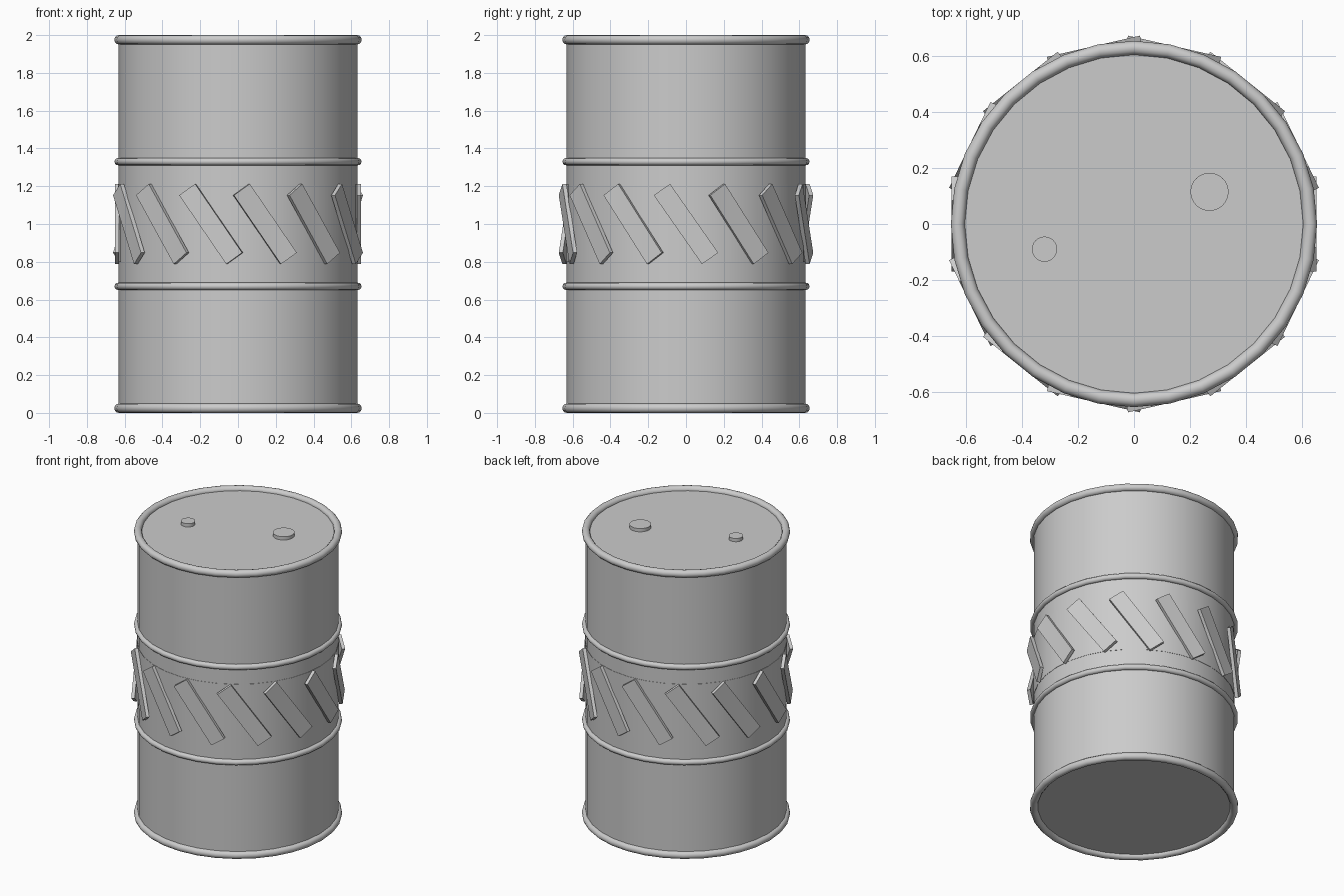
import bpy
from math import pi, radians
from mathutils import Matrix, Vector

if "Cube" in bpy.data.objects:
    bpy.data.objects.remove(bpy.data.objects["Cube"], do_unlink=True)

SIDES = 32

# One plain grey metal
metal = bpy.data.materials.new("grey metal")
metal.use_nodes = True
metal.diffuse_color = (0.6, 0.6, 0.6, 1)
metal.node_tree.nodes["Principled BSDF"].inputs["Base Color"].default_value = (0.6, 0.6, 0.6, 1)


def finish(name, smooth=True):
    obj = bpy.context.object
    obj.name = name
    obj.data.materials.append(metal)
    if smooth:
        bpy.ops.object.shade_smooth_by_angle(angle=radians(40))
    return obj


def cylinder(name, radius, low, high, x=0, y=0, fill="NGON"):
    bpy.ops.mesh.primitive_cylinder_add(
        vertices=SIDES, radius=radius, depth=high - low,
        end_fill_type=fill, location=(x, y, (low + high) / 2))
    return finish(name)


def ring(name, radius, thickness, z):
    bpy.ops.mesh.primitive_torus_add(
        major_segments=SIDES, minor_segments=12,
        major_radius=radius, minor_radius=thickness, location=(0, 0, z))
    return finish(name)


# Drum shell with flat lid and base
cylinder("drum_body", 0.632, 0.025, 1.975)
cylinder("middle_band", 0.634, 0.80, 1.21)

# Rolled rims and reinforcing hoops
ring("bottom_rim", 0.63, 0.025, 0.025)
ring("top_rim", 0.63, 0.025, 1.975)
ring("lower_hoop", 0.635, 0.019, 0.67)
ring("upper_hoop", 0.635, 0.019, 1.33)

# Bungs on the lid
cylinder("large_bung", 0.068, 1.96, 1.998, 0.27, 0.115)
cylinder("small_bung", 0.045, 1.96, 1.998, -0.32, -0.09)

# Slanted flat bars around the middle
BARS = 14
for i in range(BARS):
    bpy.ops.mesh.primitive_cube_add(size=1)
    bar = finish(f"slanted_bar_{i + 1}", smooth=False)
    shape = Matrix.Diagonal(Vector((0.022, 0.105, 0.445, 1)))
    tilt = Matrix.Rotation(radians(35), 4, "X")
    out = Matrix.Translation((0.641, 0, 1))
    turn = Matrix.Rotation(2 * pi * i / BARS, 4, "Z")
    bar.data.transform(turn @ out @ tilt @ shape)
